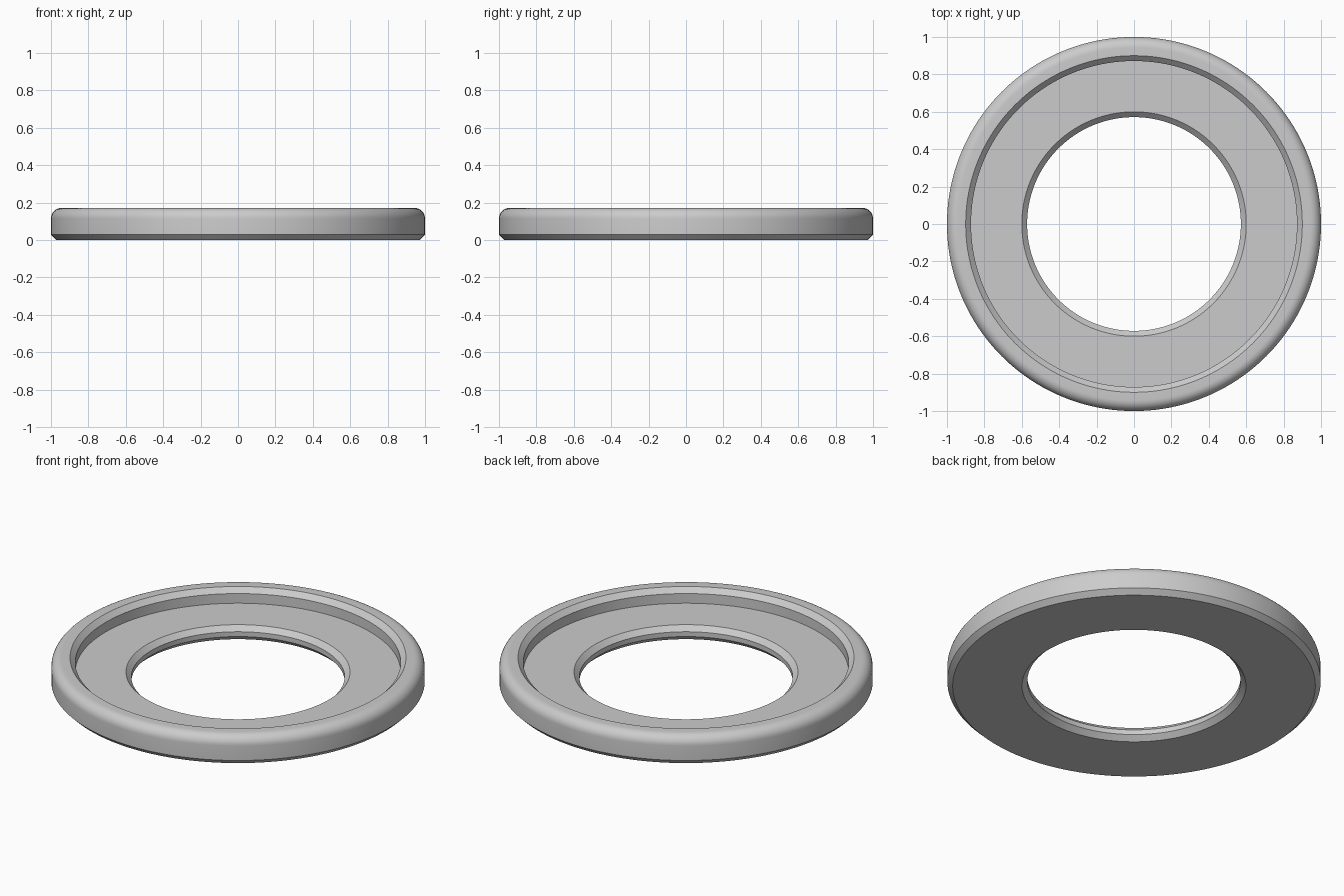
import bpy, bmesh, math

cube = bpy.data.objects.get("Cube")
if cube:
    bpy.data.objects.remove(cube)

UNIT = 1 / 35      # outer radius is 35 units
SEGMENTS = 160
FILLET = 2
FILLET_STEPS = 8

# Plain grey material
grey = bpy.data.materials.new("plain grey")
grey.use_nodes = True
colour = (0.6, 0.6, 0.6, 1)
grey.diffuse_color = colour
grey.node_tree.nodes["Principled BSDF"].inputs["Base Color"].default_value = colour

# Closed cross-section (radius, height): base, bevelled outer wall
profile = [(21, 0), (34, 0), (35, 1)]
# Rounded top outer edge
for i in range(FILLET_STEPS + 1):
    a = math.pi / 2 * i / FILLET_STEPS
    profile.append((35 - FILLET + FILLET * math.cos(a), 6 - FILLET + FILLET * math.sin(a)))
# Lip, recess wall, recess floor, bevelled bore
profile += [(31.5, 6), (30.5, 5), (30.5, 3), (21, 3), (20, 2), (20, 1)]

# Revolve the cross-section into the ring
bm = bmesh.new()
verts = [bm.verts.new((r * UNIT, 0, z * UNIT)) for r, z in profile]
edges = [bm.edges.new((v, verts[(i + 1) % len(verts)])) for i, v in enumerate(verts)]
bmesh.ops.spin(bm, geom=verts + edges, cent=(0, 0, 0), axis=(0, 0, 1),
               angle=2 * math.pi, steps=SEGMENTS, use_merge=True)
bmesh.ops.remove_doubles(bm, verts=bm.verts, dist=1e-5)
bmesh.ops.recalc_face_normals(bm, faces=bm.faces)
mesh = bpy.data.meshes.new("recessed_ring")
bm.to_mesh(mesh)
bm.free()
mesh.materials.append(grey)

ring = bpy.data.objects.new("recessed_ring", mesh)
bpy.context.collection.objects.link(ring)
bpy.context.view_layer.objects.active = ring
ring.select_set(True)
bpy.ops.object.shade_smooth_by_angle(angle=math.radians(30))
